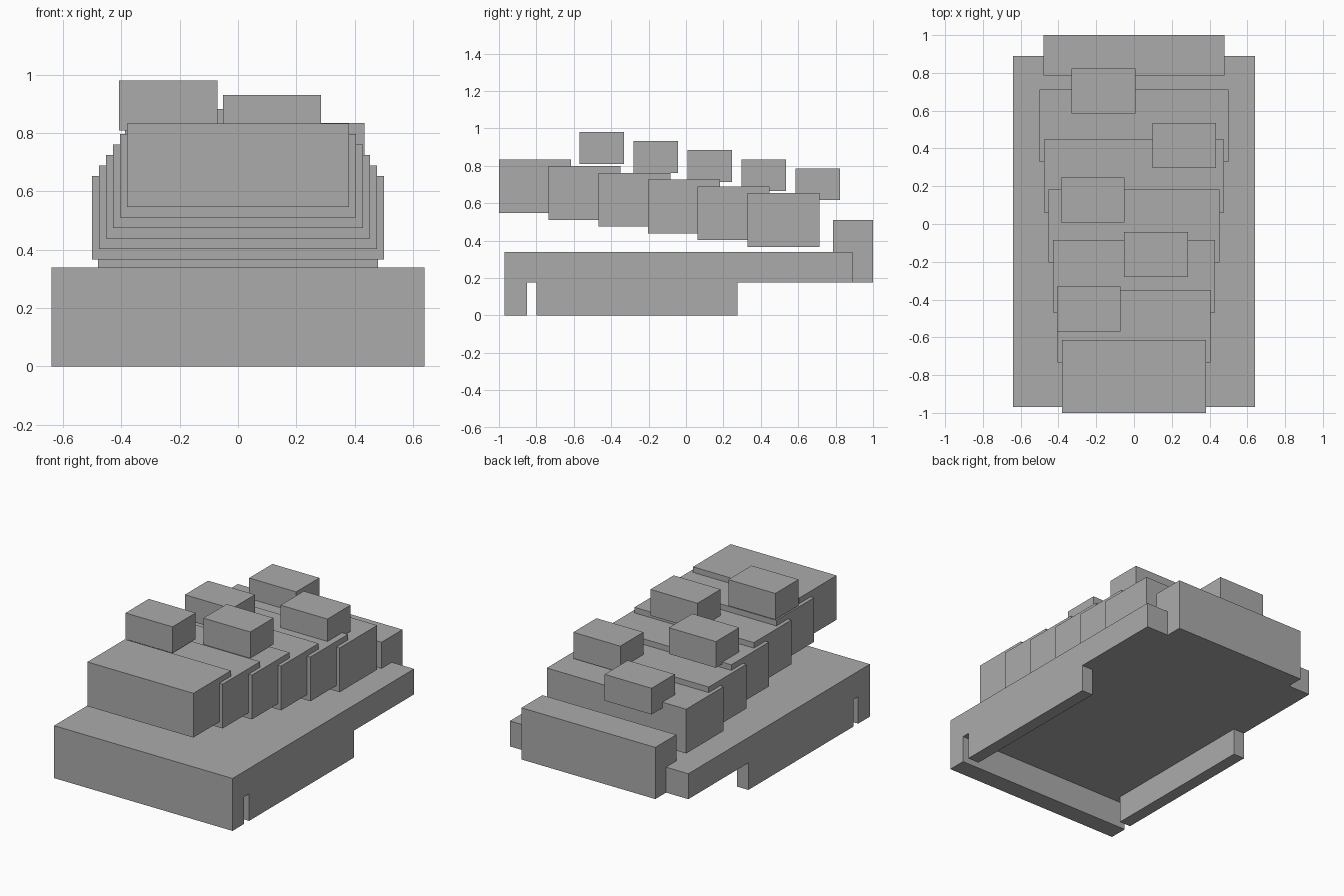
import bpy
import bmesh
from mathutils import Matrix, Vector

default_cube = bpy.data.objects.get("Cube")
if default_cube:
    bpy.data.objects.remove(default_cube, do_unlink=True)

GREY = (0.41, 0.41, 0.41, 1)
grey = bpy.data.materials.new("plain grey")
grey.use_nodes = True
grey.diffuse_color = GREY
grey.node_tree.nodes["Principled BSDF"].inputs["Base Color"].default_value = GREY


def box_mesh(low, high):
    low, high = Vector(low), Vector(high)
    bm = bmesh.new()
    bmesh.ops.create_cube(
        bm, size=1,
        matrix=Matrix.Translation((low + high) / 2) @ Matrix.Diagonal((*(high - low), 1)))
    return bm


def finish(name, bm):
    bmesh.ops.recalc_face_normals(bm, faces=bm.faces)
    mesh = bpy.data.meshes.new(name)
    bm.to_mesh(mesh)
    bm.free()
    mesh.materials.append(grey)
    obj = bpy.data.objects.new(name, mesh)
    bpy.context.collection.objects.link(obj)
    return obj


def box(name, low, high):
    return finish(name, box_mesh(low, high))


# Base slab with a front skirt and two shorter side skirts drawn down from it
HALF, FRONT, BACK, UNDERSIDE, DECK = 0.64, -0.97, 0.89, 0.175, 0.34
RIM, SKIRT_BACK, GAP_FRONT, GAP_BACK = 0.56, 0.275, -0.85, -0.80
bm = box_mesh((-HALF, FRONT, UNDERSIDE), (HALF, BACK, DECK))
cuts = [((x, 0, 0), (1, 0, 0)) for x in (-RIM, RIM)]
cuts += [((0, y, 0), (0, 1, 0)) for y in (GAP_FRONT, GAP_BACK, SKIRT_BACK)]
for point, normal in cuts:
    bmesh.ops.bisect_plane(bm, geom=bm.verts[:] + bm.edges[:] + bm.faces[:],
                           plane_co=point, plane_no=normal)


def is_skirt(face):
    c = face.calc_center_median()
    at_side = abs(c.x) > RIM and GAP_BACK < c.y < SKIRT_BACK
    return face.normal.z < -0.9 and (c.y < GAP_FRONT or at_side)


bm.normal_update()
skirt = [f for f in bm.faces if is_skirt(f)]
grown = bmesh.ops.extrude_face_region(bm, geom=skirt)["geom"]
bmesh.ops.delete(bm, geom=[f for f in skirt if f.is_valid], context="FACES")
for v in grown:
    if isinstance(v, bmesh.types.BMVert):
        v.co.z = 0
bmesh.ops.dissolve_limit(bm, angle_limit=0.01, verts=bm.verts, edges=bm.edges)
finish("base", bm)

# Overlapping back segments, wider and lower towards the rear
for i in range(6):
    half = 0.38 + 0.024 * i
    y = -1 + 0.2655 * i
    z = 0.547 - 0.0362 * i
    box(f"segment_{i + 1}", (-half, y, z), (half, y + 0.385, z + 0.287))

# Staggered blocks above the segments, stepping down to the rear
for i, x in enumerate((-0.408, -0.052, -0.387, 0.097, -0.33)):
    y = -0.57 + 0.289 * i
    z = 0.81 - 0.0485 * i
    box(f"top_block_{i + 1}", (x, y, z), (x + 0.337, y + 0.238, z + 0.17))

# Rear bar
box("rear_bar", (-0.48, 0.785, 0.175), (0.48, 1, 0.51))
